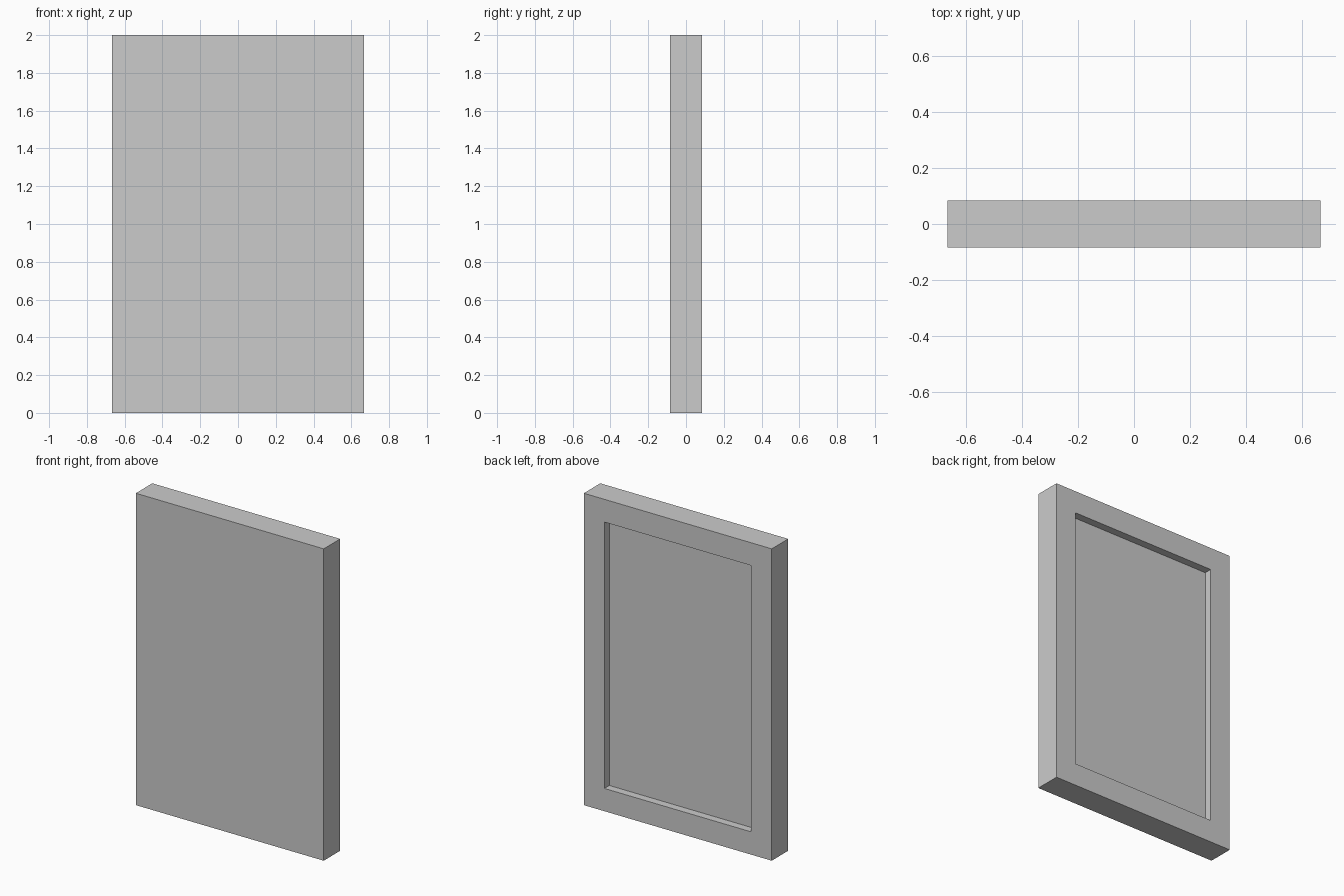
import bpy, bmesh
from mathutils import Matrix, Vector

if "Cube" in bpy.data.objects:
    bpy.data.objects.remove(bpy.data.objects["Cube"])

WIDTH, DEPTH, HEIGHT = 1.333, 0.167, 2.0
BORDER, RECESS = 0.146, 0.05

# Solid slab standing on the ground
bm = bmesh.new()
bmesh.ops.create_cube(bm, size=1.0, matrix=Matrix.Translation((0, 0, HEIGHT / 2))
                      @ Matrix.Diagonal((WIDTH, DEPTH, HEIGHT, 1)))

# Rectangular recess in the back face: inset a border, then step the panel inwards
bm.normal_update()
back = max(bm.faces, key=lambda f: f.normal.y)
bmesh.ops.inset_region(bm, faces=[back], thickness=BORDER, use_even_offset=True)
panel = bmesh.ops.extrude_discrete_faces(bm, faces=[back])["faces"][0]
bmesh.ops.translate(bm, verts=panel.verts, vec=Vector((0, -RECESS, 0)))
bmesh.ops.recalc_face_normals(bm, faces=bm.faces)

mesh = bpy.data.meshes.new("framed_panel")
bm.to_mesh(mesh)
bm.free()
obj = bpy.data.objects.new("framed_panel", mesh)
bpy.context.collection.objects.link(obj)
